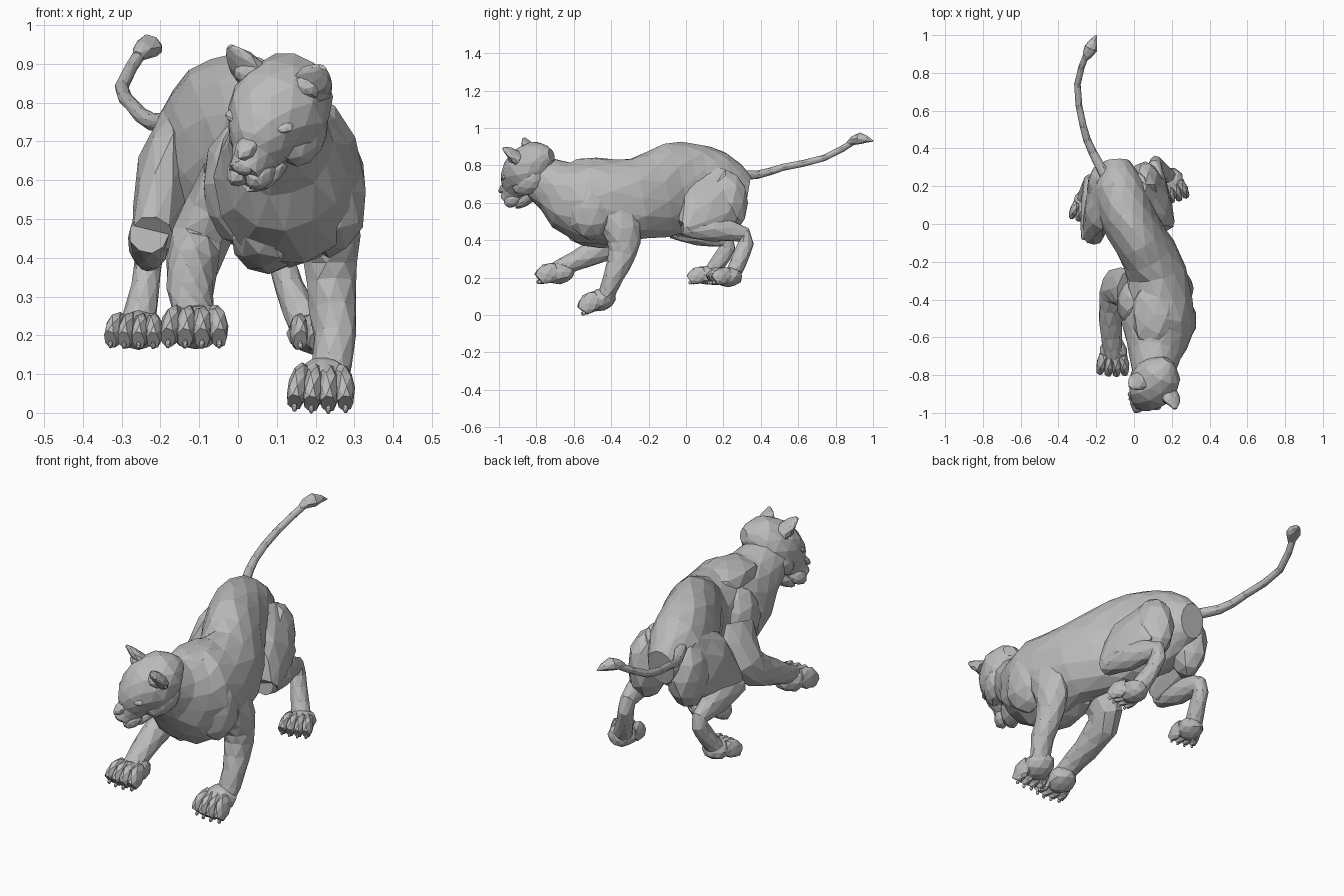
import bpy, bmesh, math, random
from mathutils import Vector, Matrix

random.seed(4)
cube = bpy.data.objects.get("Cube")
if cube:
    bpy.data.objects.remove(cube)

shade = (0.5, 0.5, 0.5, 1)
grey = bpy.data.materials.new("stone grey")
grey.use_nodes = True
grey.diffuse_color = shade
grey.node_tree.nodes["Principled BSDF"].inputs["Base Color"].default_value = shade

WORLD = Matrix.Identity(4)
ACROSS = Vector((1, 0, 0))
SIDES = {"left": 1, "right": -1}


def finish(name, bm, frame):
    """Place the mesh in its frame and add it to the scene, flat shaded."""
    bm.transform(frame)
    bmesh.ops.recalc_face_normals(bm, faces=bm.faces)
    mesh = bpy.data.meshes.new(name)
    bm.to_mesh(mesh)
    bm.free()
    mesh.materials.append(grey)
    part = bpy.data.objects.new(name, mesh)
    bpy.context.scene.collection.objects.link(part)


def refine(stations):
    """Add one smooth station halfway between each neighbouring pair."""
    rows = [Vector(s) for s in stations]
    padded = [rows[0], *rows, rows[-1]]
    smooth = []
    for before, start, end, after in zip(padded, rows, rows[1:], padded[3:]):
        smooth += [start, (9 * (start + end) - before - after) / 16]
    return smooth + [rows[-1]]


def loft(name, stations, sides=9, frame=WORLD, rough=0.04):
    """Faceted tube through stations of x, y, z, half width and half depth."""
    rows = refine(stations)
    points = [Vector(row[:3]) for row in rows]
    bm = bmesh.new()
    rings = []
    for i, row in enumerate(rows):
        ahead = points[min(i + 1, len(points) - 1)]
        along = (ahead - points[max(i - 1, 0)]).normalized()
        side = (ACROSS - along * along.dot(ACROSS)).normalized()
        up = along.cross(side)
        ring = []
        for k in range(sides):
            angle = math.tau * (k + i % 2 / 2) / sides
            offset = side * math.cos(angle) * row[3] + up * math.sin(angle) * row[4]
            ring.append(bm.verts.new(points[i] + offset * random.uniform(1 - rough, 1 + rough)))
        rings.append(ring)
    # staggered rings are joined by triangles
    for i, (near, far) in enumerate(zip(rings, rings[1:])):
        for k in range(sides):
            n = (k + 1) % sides
            if i % 2:
                bm.faces.new((near[k], near[n], far[n]))
                bm.faces.new((near[k], far[n], far[k]))
            else:
                bm.faces.new((near[k], near[n], far[k]))
                bm.faces.new((near[n], far[n], far[k]))
    bm.faces.new(rings[0])
    bm.faces.new(rings[-1])
    finish(name, bm, frame)


def lump(name, centre, size, frame=WORLD):
    """Faceted ellipsoid for a muscle or a facial form."""
    bm = bmesh.new()
    bmesh.ops.create_icosphere(bm, subdivisions=2, radius=1)
    for vert in bm.verts:
        vert.co *= random.uniform(0.95, 1.05)
    finish(name, bm, frame @ Matrix.LocRotScale(Vector(centre), None, Vector(size)))


def facing(origin, forward, left=ACROSS, size=1):
    """Frame with x to the left, -y forward and z up."""
    front = Vector(forward).normalized()
    left = (Vector(left) - front * front.dot(Vector(left))).normalized()
    frame = Matrix((left, -front, front.cross(left))).transposed().to_4x4()
    frame.translation = Vector(origin)
    return frame @ Matrix.Scale(size, 4)


def limb(name, joints, widths, depths):
    """Leg section with a shared thickness pattern along its joints."""
    loft(name, [(*joint, w, d) for joint, w, d in zip(joints, widths, depths)])


def paw(name, origin, forward, size=1):
    """Pad with four fanned, touching toes, each ending in a short claw."""
    frame = facing(origin, forward, size=size)
    lump(name + "_pad", (0, 0.02, 0), (0.075, 0.085, 0.06), frame)
    for i in range(4):
        spread = (i - 1.5) / 1.5
        x = spread * 0.06
        tip = -0.085 - 0.012 * (1 - abs(spread))
        loft(f"{name}_toe_{i + 1}", [
            (x * 0.8, 0.01, 0.01, 0.025, 0.045),
            (x, tip / 2, 0.004, 0.027, 0.054),
            (x * 1.1, tip, -0.02, 0.02, 0.034)], 7, frame)
        lump(f"{name}_claw_{i + 1}", (x * 1.1, tip, -0.035), (0.007, 0.01, 0.012), frame)


# trunk, from the rump along the swinging spine to the neck
loft("body", [
    (-0.09, 0.33, 0.66, 0.07, 0.09),
    (-0.08, 0.2, 0.68, 0.14, 0.19),
    (-0.04, 0.06, 0.68, 0.15, 0.24),
    (0.03, -0.08, 0.67, 0.145, 0.25),
    (0.12, -0.26, 0.62, 0.16, 0.22),
    (0.13, -0.54, 0.61, 0.19, 0.23),
    (0.11, -0.7, 0.69, 0.135, 0.15),
    (0.1, -0.85, 0.77, 0.1, 0.1)], 14, rough=0.025)
lump("breastbone", (0.08, -0.45, 0.45), (0.1, 0.2, 0.09))
lump("withers", (0.11, -0.48, 0.76), (0.12, 0.2, 0.085))
lump("left_shoulder", (0.235, -0.51, 0.57), (0.1, 0.13, 0.17))
lump("right_shoulder", (0.01, -0.42, 0.59), (0.1, 0.14, 0.17))
lump("left_buttock", (0.06, 0.21, 0.6), (0.09, 0.12, 0.17))
lump("right_buttock", (-0.16, 0.21, 0.6), (0.09, 0.11, 0.17))

# forelegs: shoulder, elbow, forearm, wrist
fore_widths = (0.08, 0.075, 0.066, 0.056, 0.05)
fore_depths = (0.12, 0.1, 0.075, 0.055, 0.042)
limb("left_foreleg", [
    (0.21, -0.42, 0.62), (0.24, -0.34, 0.45), (0.24, -0.34, 0.33),
    (0.25, -0.39, 0.2), (0.235, -0.43, 0.09)], fore_widths, fore_depths)
limb("right_foreleg", [
    (-0.02, -0.36, 0.6), (-0.1, -0.33, 0.44), (-0.12, -0.44, 0.36),
    (-0.12, -0.59, 0.29), (-0.11, -0.7, 0.24)], fore_widths, fore_depths)

# hind legs: hip to knee, then knee to hock to paw
thigh_widths = (0.05, 0.08, 0.055)
thigh_depths = (0.08, 0.17, 0.06)
limb("left_thigh", [
    (0.02, 0.19, 0.76), (0.11, 0.13, 0.59), (0.16, 0, 0.46)], thigh_widths, thigh_depths)
limb("right_thigh", [
    (-0.15, 0.2, 0.76), (-0.18, 0.1, 0.61), (-0.22, -0.07, 0.46)], thigh_widths, thigh_depths)
shank_widths = (0.05, 0.055, 0.036, 0.038, 0.046)
shank_depths = (0.05, 0.07, 0.044, 0.044, 0.042)
limb("left_shank", [
    (0.16, -0.02, 0.47), (0.14, 0.14, 0.46), (0.11, 0.31, 0.43),
    (0.13, 0.3, 0.33), (0.18, 0.25, 0.22)], shank_widths, shank_depths)
limb("right_shank", [
    (-0.23, -0.08, 0.46), (-0.23, 0.07, 0.44), (-0.23, 0.22, 0.4),
    (-0.24, 0.2, 0.32), (-0.26, 0.13, 0.22)], shank_widths, shank_depths)

paw("left_fore_paw", (0.218, -0.475, 0.075), (-0.08, -1, -0.38))
paw("right_fore_paw", (-0.11, -0.7, 0.223), (-0.05, -1, -0.12))
paw("left_hind_paw", (0.2, 0.21, 0.205), (0.25, -1, 0), 0.9)
paw("right_hind_paw", (-0.26, 0.1, 0.212), (-0.2, -1, -0.1), 0.85)

# tail, tapering to a narrow cord, with a pointed tuft
tail_path = [
    (-0.13, 0.22, 0.75), (-0.22, 0.38, 0.75), (-0.27, 0.52, 0.79),
    (-0.3, 0.74, 0.84), (-0.25, 0.9, 0.93)]
tail_radii = [0.016 + 0.014 / (1 + i * i) for i in range(len(tail_path))]
limb("tail", tail_path, tail_radii, tail_radii)
loft("tail_tuft", [
    (-0.26, 0.87, 0.92, 0.014, 0.014),
    (-0.23, 0.93, 0.945, 0.036, 0.032),
    (-0.2, 1, 0.93, 0.003, 0.003)], 7)

# head, turned to its right and tipped down
head = facing((0.1, -0.85, 0.775), (-0.45, -0.68, -0.57), (0.88, -0.42, -0.2), 1.08)
loft("skull", [
    (0, 0.16, -0.02, 0.03, 0.03),
    (0, 0.1, 0, 0.1, 0.095),
    (0, 0, 0, 0.122, 0.118),
    (0, -0.08, -0.015, 0.09, 0.095),
    (0, -0.13, -0.04, 0.055, 0.065),
    (0, -0.185, -0.055, 0.04, 0.042)], 12, head, 0.025)
lump("nose_bridge", (0, -0.13, 0.005), (0.03, 0.07, 0.025), head)
lump("nose", (0, -0.19, -0.03), (0.027, 0.014, 0.02), head)
lump("lower_jaw", (0, -0.08, -0.11), (0.045, 0.095, 0.03), head)
for name, s in SIDES.items():
    lump(name + "_lip", (s * 0.025, -0.15, -0.07), (0.032, 0.05, 0.036), head)
    lump(name + "_brow", (s * 0.055, -0.085, 0.035), (0.036, 0.024, 0.014), head)
    lump(name + "_eye", (s * 0.055, -0.1, 0.01), (0.017, 0.01, 0.009), head)
    lump(name + "_cheek", (s * 0.07, 0, -0.055), (0.045, 0.09, 0.06), head)
    # ear: thin shell leaning outward with a raised base
    loft(name + "_ear", [
        (s * 0.08, 0.04, 0.065, 0.05, 0.03),
        (s * 0.105, 0.035, 0.11, 0.042, 0.02),
        (s * 0.125, 0.03, 0.145, 0.01, 0.006)], 8, head)
    lump(name + "_ear_base", (s * 0.08, 0.025, 0.08), (0.036, 0.03, 0.03), head)
